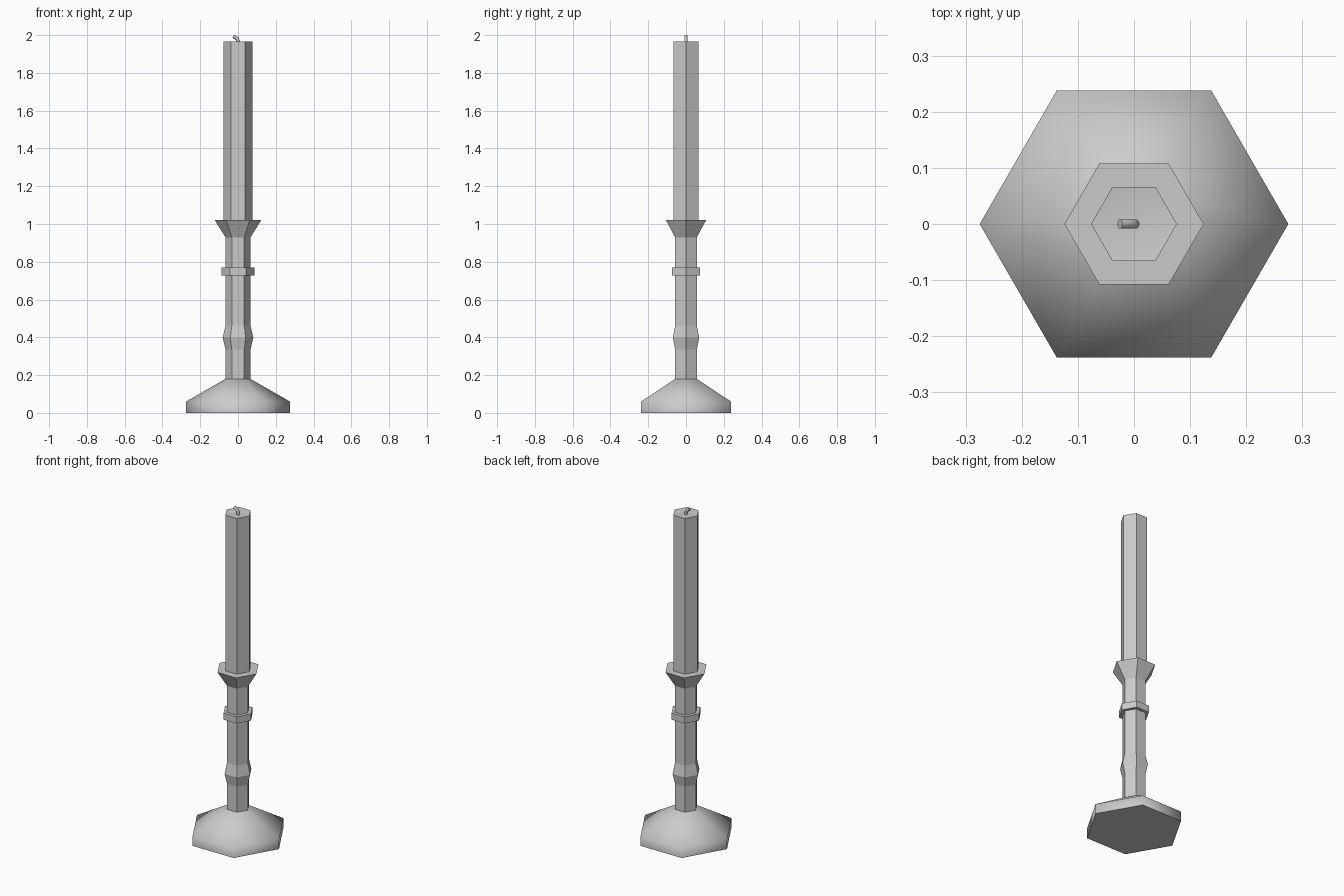
import bpy, bmesh
from math import cos, sin, pi, radians

if "Cube" in bpy.data.objects:
    bpy.data.objects.remove(bpy.data.objects["Cube"])

SIDES = 6


def lathe(name, profile):
    """Six-sided turned part from (radius, z) points; radius 0 makes a centre point."""
    bm = bmesh.new()
    rings = []
    for r, z in profile:
        if r == 0:
            rings.append([bm.verts.new((0, 0, z))] * SIDES)
        else:
            rings.append([bm.verts.new((r * cos(2 * pi * i / SIDES), r * sin(2 * pi * i / SIDES), z))
                          for i in range(SIDES)])
    for a, b in zip(rings, rings[1:]):
        for i in range(SIDES):
            j = (i + 1) % SIDES
            bm.faces.new(list(dict.fromkeys((a[i], a[j], b[j], b[i]))))
    # cap open ends
    for ring in (rings[0], rings[-1]):
        if len(set(ring)) == SIDES:
            bm.faces.new(ring)
    bmesh.ops.recalc_face_normals(bm, faces=bm.faces[:])
    mesh = bpy.data.meshes.new(name)
    bm.to_mesh(mesh)
    bm.free()
    obj = bpy.data.objects.new(name, mesh)
    bpy.context.collection.objects.link(obj)
    return obj


def smooth(obj, angle):
    bpy.ops.object.select_all(action='DESELECT')
    obj.select_set(True)
    bpy.context.view_layer.objects.active = obj
    bpy.ops.object.shade_smooth_by_angle(angle=radians(angle))


# Smooth-shaded foot
foot = lathe("foot", [(0.275, 0), (0.275, 0.06), (0.066, 0.18)])
smooth(foot, 70)

# Stem with bulge, collar and flared cup
lathe("stem", [(0.066, 0.18), (0.066, 0.335), (0.081, 0.398), (0.066, 0.462),
               (0.066, 0.728), (0.087, 0.728), (0.087, 0.769), (0.066, 0.769),
               (0.066, 0.929), (0.124, 1.022)])

# Candle with slightly dished top
candle = lathe("candle", [(0.0765, 1.022), (0.0765, 1.965), (0, 1.955)])
smooth(candle, 30)

# Bent wick
curve = bpy.data.curves.new("wick", 'CURVE')
curve.dimensions = '3D'
curve.bevel_depth = 0.0095
curve.bevel_resolution = 1
curve.use_fill_caps = True
path = [(0.001, 1.95), (0.001, 1.968), (-0.006, 1.983), (-0.025, 1.9935)]
spline = curve.splines.new('POLY')
spline.points.add(len(path) - 1)
for p, (x, z) in zip(spline.points, path):
    p.co = (x, 0, z, 1)
wick = bpy.data.objects.new("wick", curve)
bpy.context.collection.objects.link(wick)
